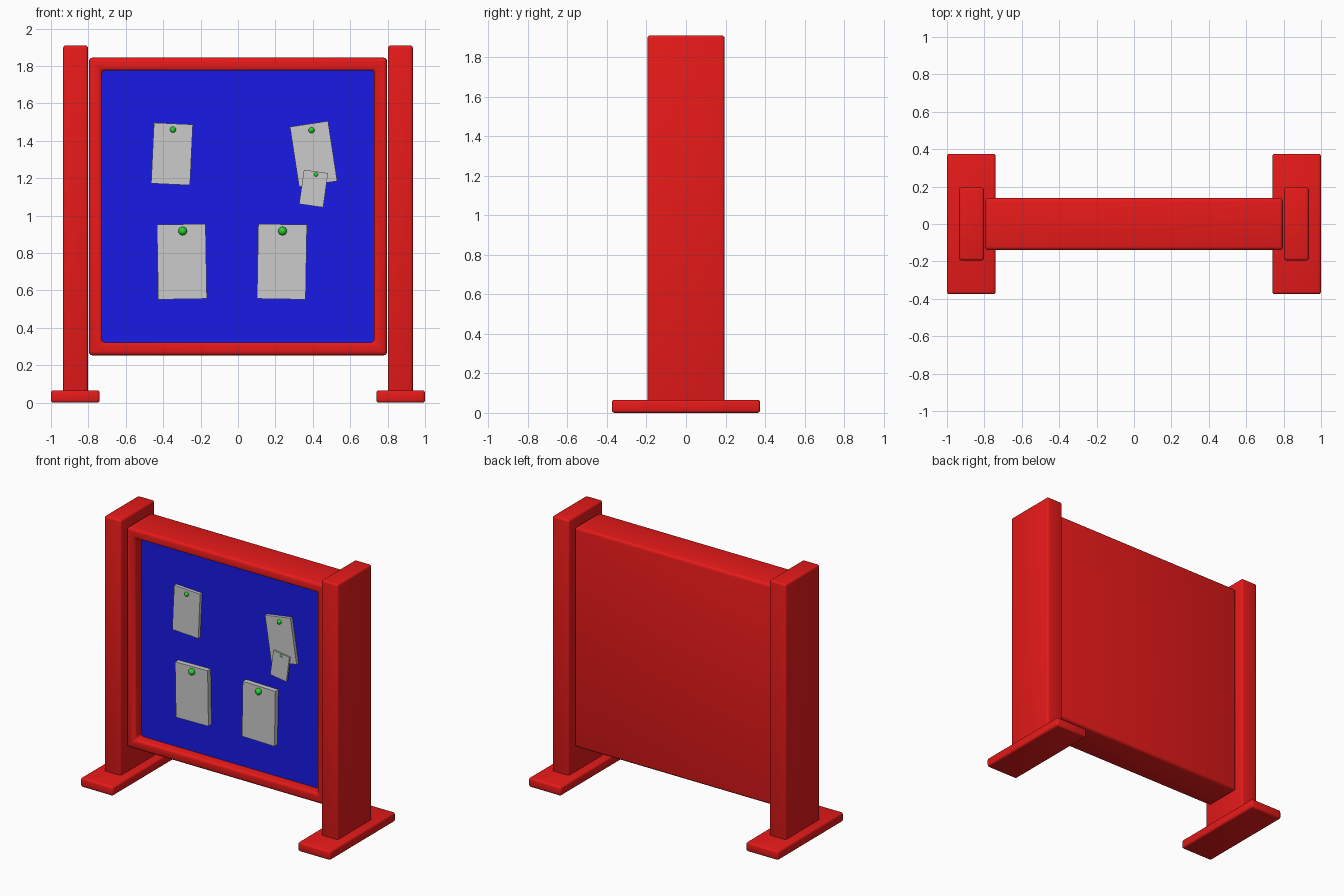
import bpy, bmesh
from math import radians
from mathutils import Matrix

if "Cube" in bpy.data.objects:
    bpy.data.objects.remove(bpy.data.objects["Cube"])


def material(name, rgb):
    m = bpy.data.materials.new(name)
    m.diffuse_color = (*rgb, 1)
    m.use_nodes = True
    m.node_tree.nodes["Principled BSDF"].inputs["Base Color"].default_value = m.diffuse_color
    return m


RED = material("red_paint", (0.8, 0.01, 0.01))
BLUE = material("blue_board", (0.01, 0.01, 0.8))
GREEN = material("green_pin", (0.02, 0.65, 0.03))


def finish(bm, name, mats=(), smooth=True):
    bmesh.ops.recalc_face_normals(bm, faces=bm.faces)
    me = bpy.data.meshes.new(name)
    bm.to_mesh(me)
    bm.free()
    ob = bpy.data.objects.new(name, me)
    bpy.context.collection.objects.link(ob)
    for m in mats:
        me.materials.append(m)
    if smooth:
        bpy.ops.object.select_all(action='DESELECT')
        ob.select_set(True)
        bpy.context.view_layer.objects.active = ob
        bpy.ops.object.shade_smooth_by_angle(angle=radians(35))
    return ob


def box_bm(lo, hi):
    bm = bmesh.new()
    size = [b - a for a, b in zip(lo, hi)]
    mid = [(a + b) / 2 for a, b in zip(lo, hi)]
    bmesh.ops.create_cube(bm, size=1, matrix=Matrix.Translation(mid) @ Matrix.Diagonal((*size, 1)))
    return bm


def round_edges(bm, edges, width):
    bmesh.ops.bevel(bm, geom=edges, offset=width, segments=3, profile=0.5,
                    affect='EDGES', clamp_overlap=True)


def rounded_box(name, lo, hi, width):
    bm = box_bm(lo, hi)
    round_edges(bm, bm.edges[:], width)
    return finish(bm, name, [RED])


# Posts and feet on both sides
for side, s in (("left", -1), ("right", 1)):
    for part, x0, x1, y, z0, z1 in (("post", 0.802, 0.935, 0.195, 0.05, 1.91),
                                    ("foot", 0.74, 1.0, 0.375, 0.0, 0.066)):
        a, b = sorted((s * x0, s * x1))
        rounded_box(f"{side}_{part}", (a, -y, z0), (b, y, z1), 0.014)

# Frame with a recessed blue board on the front
bm = box_bm((-0.797, -0.14, 0.253), (0.797, 0.14, 1.845))
bm.normal_update()
front = min(bm.faces, key=lambda f: f.calc_center_median().y)
bmesh.ops.inset_region(bm, faces=[front], thickness=0.098)
floor = bmesh.ops.extrude_discrete_faces(bm, faces=[front])["faces"][0]
bmesh.ops.translate(bm, verts=floor.verts[:], vec=(0, 0.075, 0))
floor.material_index = 1
flat = set(floor.edges)
corners = {e for e in bm.edges if len(e.link_faces) == 2 and e.calc_face_angle() > 0.5}
round_edges(bm, [e for e in corners if e not in flat], 0.02)
finish(bm, "frame_and_board", [RED, BLUE])

# Pinned papers: name, x, z, width, height, front y, back y, tilt (degrees clockwise)
papers = (
    ("upper_left", -0.353, 1.33, 0.208, 0.325, -0.088, -0.064, 2.7),
    ("upper_right", 0.404, 1.33, 0.206, 0.325, -0.088, -0.064, -8.7),
    ("small", 0.404, 1.145, 0.13, 0.185, -0.099, -0.084, 8),
    ("lower_left", -0.30, 0.754, 0.26, 0.40, -0.1, -0.064, -1),
    ("lower_right", 0.235, 0.754, 0.26, 0.40, -0.1, -0.064, 1),
)
for name, x, z, w, h, y0, y1, tilt in papers:
    bm = box_bm((-w / 2, y0, -h / 2), (w / 2, y1, h / 2))
    ob = finish(bm, f"{name}_paper", smooth=False)
    ob.location = (x, 0, z)
    ob.rotation_euler.y = radians(tilt)

# Round pin heads
for name, x, z, r, y in (
    ("upper_left", -0.348, 1.46, 0.016, -0.09),
    ("upper_right", 0.393, 1.457, 0.016, -0.09),
    ("small", 0.417, 1.22, 0.016, -0.087),
    ("lower_left", -0.296, 0.918, 0.023, -0.105),
    ("lower_right", 0.238, 0.918, 0.023, -0.105),
):
    bm = bmesh.new()
    bmesh.ops.create_uvsphere(bm, u_segments=20, v_segments=12, radius=r,
                              matrix=Matrix.Translation((x, y, z)))
    finish(bm, f"{name}_pin", [GREEN])
